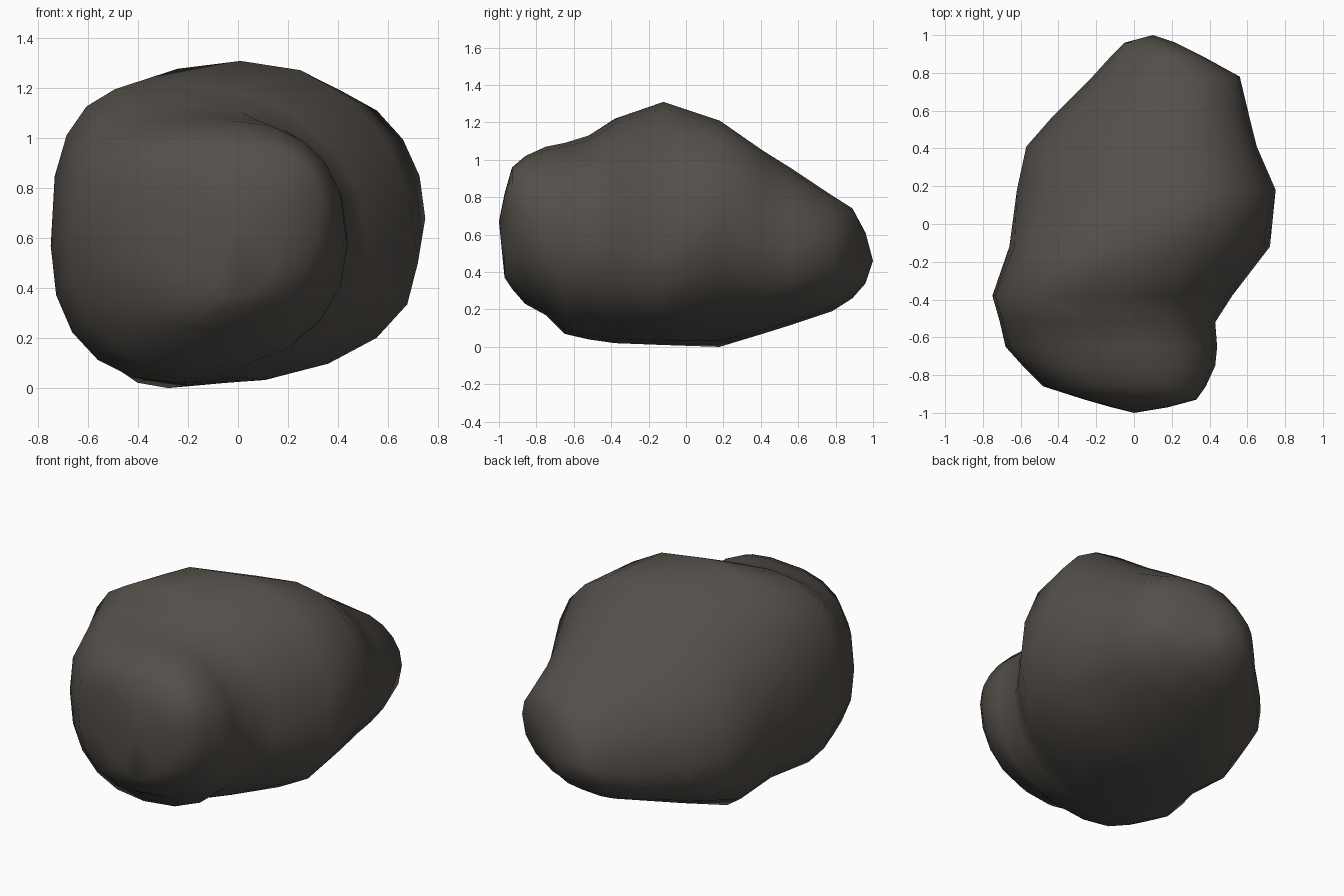
import bpy, bmesh, math

# Rock cross-sections from front to back:
# y, left (x, z), right (x, z), top (x, z), bottom (x, z)
SECTIONS = [
    (-0.97, -0.12, 0.62, 0.18, 0.68, 0.06, 0.82, -0.02, 0.37),
    (-0.93, -0.26, 0.64, 0.33, 0.74, 0.06, 0.96, -0.08, 0.31),
    (-0.86, -0.48, 0.66, 0.38, 0.70, 0.03, 1.02, -0.12, 0.23),
    (-0.75, -0.59, 0.63, 0.43, 0.62, -0.03, 1.07, -0.15, 0.17),
    (-0.65, -0.68, 0.61, 0.44, 0.58, -0.10, 1.09, -0.18, 0.07),
    (-0.52, -0.71, 0.60, 0.43, 0.58, -0.22, 1.13, -0.24, 0.04),
    (-0.38, -0.75, 0.57, 0.52, 0.54, -0.30, 1.22, -0.24, 0.02),
    (-0.12, -0.66, 0.54, 0.72, 0.50, 0.01, 1.31, -0.20, 0.01),
    (0.18, -0.62, 0.50, 0.75, 0.68, 0.27, 1.21, -0.28, 0.00),
    (0.41, -0.57, 0.44, 0.65, 0.56, 0.24, 1.05, -0.10, 0.07),
    (0.57, -0.43, 0.41, 0.61, 0.50, 0.23, 0.95, -0.02, 0.12),
    (0.78, -0.22, 0.40, 0.56, 0.55, 0.24, 0.81, 0.03, 0.19),
    (0.89, -0.12, 0.41, 0.36, 0.55, 0.20, 0.74, 0.08, 0.26),
    (0.96, -0.05, 0.44, 0.22, 0.49, 0.12, 0.61, 0.10, 0.34),
]
STEPS = 5  # points per quarter of a ring


def ring_points(y, xl, zl, xr, zr, xt, zt, xb, zb):
    """Four rounded-square quarters joining right, top, left and bottom."""
    back = min(max((y + 0.4) / 0.6, 0), 1)  # flatter flanks toward the back
    quarters = [((xr, zr), (xt, zt), 2.25 - 0.2 * back),
                ((xt, zt), (xl, zl), 2.8 - 0.85 * back),
                ((xl, zl), (xb, zb), 2.3), ((xb, zb), (xr, zr), 2.15)]
    pts = []
    for q, (a, b, n) in enumerate(quarters):
        # the quarter's centre sits below/above the pole and beside the side point
        cx, cz = (b[0], a[1]) if q % 2 == 0 else (a[0], b[1])
        for i in range(STEPS):
            t = math.pi / 2 * i / STEPS
            c, s = math.cos(t) ** (2 / n), math.sin(t) ** (2 / n)
            pts.append((cx + (a[0] - cx) * c + (b[0] - cx) * s, y,
                        cz + (a[1] - cz) * c + (b[1] - cz) * s))
    return pts


bm = bmesh.new()
rings = [[bm.verts.new(p) for p in ring_points(*s)] for s in SECTIONS]
count = len(rings[0])

# skin between neighbouring rings
for r0, r1 in zip(rings, rings[1:]):
    for i in range(count):
        j = (i + 1) % count
        bm.faces.new((r0[i], r0[j], r1[j], r1[i]))

# blunt front and back tips
for ring, tip in ((rings[0], (0.0, -1.0, 0.67)), (rings[-1], (0.1, 1.0, 0.46))):
    v = bm.verts.new(tip)
    for i in range(count):
        bm.faces.new((ring[i], ring[(i + 1) % count], v))

bmesh.ops.recalc_face_normals(bm, faces=bm.faces[:])
for f in bm.faces:
    f.smooth = True

mesh = bpy.data.meshes.new("boulder")
bm.to_mesh(mesh)
bm.free()

# single stone colour
stone = bpy.data.materials.new("dark stone")
stone.diffuse_color = (0.088, 0.078, 0.068, 1)
mesh.materials.append(stone)

boulder = bpy.data.objects.new("boulder", mesh)
bpy.context.collection.objects.link(boulder)
